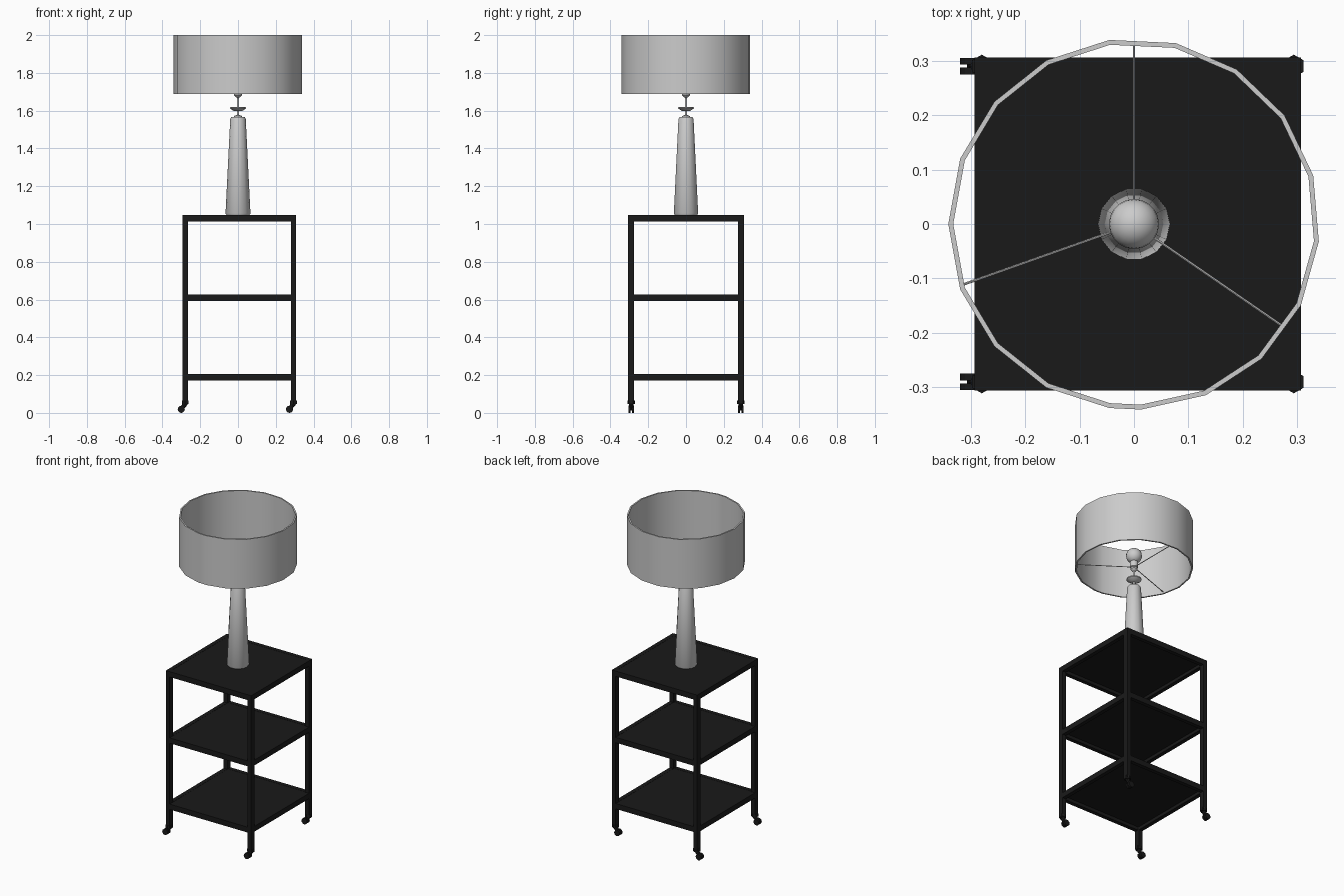
import bpy, bmesh, math
from mathutils import Vector

if "Cube" in bpy.data.objects:
    bpy.data.objects.remove(bpy.data.objects["Cube"])

black = bpy.data.materials.new("black_metal")
black.diffuse_color = (0.01, 0.01, 0.01, 1)
black.use_nodes = True
black.node_tree.nodes["Principled BSDF"].inputs["Base Color"].default_value = black.diffuse_color


def finish(name, bm, mat=None, smooth=False):
    bmesh.ops.recalc_face_normals(bm, faces=bm.faces[:])
    me = bpy.data.meshes.new(name)
    bm.to_mesh(me)
    bm.free()
    ob = bpy.data.objects.new(name, me)
    bpy.context.collection.objects.link(ob)
    if mat:
        me.materials.append(mat)
    if smooth:
        bpy.ops.object.select_all(action='DESELECT')
        ob.select_set(True)
        bpy.context.view_layer.objects.active = ob
        bpy.ops.object.shade_smooth_by_angle(angle=math.radians(35))
    return ob


def add_box(bm, x0, x1, y0, y1, z0, z1):
    vs = bmesh.ops.create_cube(bm, size=1)["verts"]
    for v in vs:
        v.co = Vector((x1 if v.co.x > 0 else x0, y1 if v.co.y > 0 else y0, z1 if v.co.z > 0 else z0))


def add_rod(bm, a, b, r, sides=8, r2=None):
    a, b = Vector(a), Vector(b)
    vs = bmesh.ops.create_cone(bm, cap_ends=True, segments=sides, radius1=r,
                               radius2=r if r2 is None else r2, depth=(b - a).length)["verts"]
    rot = Vector((0, 0, 1)).rotation_difference(b - a)
    for v in vs:
        v.co = rot @ v.co + (a + b) / 2


def lathe(name, profile, angles, closed=False):
    """Revolve (r, z) points through the given angles; open profiles get caps."""
    bm = bmesh.new()
    rings = [[bm.verts.new((r * math.cos(a), r * math.sin(a), z)) for r, z in profile] for a in angles]
    n, m = len(angles), len(profile)
    for i in range(n):
        p, q = rings[i], rings[(i + 1) % n]
        for j in range(m if closed else m - 1):
            k = (j + 1) % m
            bm.faces.new((p[j], q[j], q[k], p[k]))
    if not closed:
        bm.faces.new([r[0] for r in rings])
        bm.faces.new([r[-1] for r in rings])
    return finish(name, bm, smooth=True)


def circle(n):
    return [2 * math.pi * i / n for i in range(n)]


# Trolley outline
X0, X1, Y = -0.293, 0.307, 0.306
LX, LY = 0.027, 0.032

# Shelves: rail frame with a thin panel near the top
for name, z in (("bottom_shelf", 0.172), ("middle_shelf", 0.593), ("top_shelf", 1.014)):
    bm = bmesh.new()
    t = z + 0.034
    for y0, y1 in ((-Y, -Y + 0.025), (Y - 0.025, Y)):
        add_box(bm, X0, X1, y0, y1, z, t)
    for x0, x1 in ((X0, X0 + 0.025), (X1 - 0.025, X1)):
        add_box(bm, x0, x1, -Y + 0.025, Y - 0.025, z, t)
    add_box(bm, X0 + 0.02, X1 - 0.02, -Y + 0.02, Y - 0.02, t - 0.014, t - 0.001)
    finish(name, bm, black)

# Legs and trailing casters
for side, x in (("left", X0 + LX / 2), ("right", X1 - LX / 2)):
    for end, y in (("front", -Y + LY / 2), ("back", Y - LY / 2)):
        bm = bmesh.new()
        add_box(bm, x - LX / 2, x + LX / 2, y - LY / 2, y + LY / 2, 0.055, 1.046)
        finish(f"{end}_{side}_leg", bm, black)
        bm = bmesh.new()
        add_rod(bm, (x, y, 0.048), (x, y, 0.066), 0.021, 6)
        add_rod(bm, (x + 0.002, y, 0.052), (x - 0.016, y, 0.026), 0.014, 8, 0.010)
        finish(f"{end}_{side}_caster_fork", bm, black)
        bm = bmesh.new()
        for s in (-1, 1):
            add_rod(bm, (x - 0.021, y + s * 0.003, 0.019), (x - 0.021, y + s * 0.015, 0.019), 0.019, 12)
        add_rod(bm, (x - 0.021, y - 0.012, 0.019), (x - 0.021, y + 0.012, 0.019), 0.006, 8)
        finish(f"{end}_{side}_caster_wheels", bm, black)

# Lamp body, tapered with bevelled rims
lathe("lamp_body", [(0.060, 1.046), (0.066, 1.056), (0.041, 1.556), (0.036, 1.566)], circle(14))

# Neck rod with cap, drip dish and collar
lathe("lamp_neck", [(0.022, 1.564), (0.020, 1.572), (0.006, 1.578), (0.006, 1.597), (0.022, 1.598),
                    (0.043, 1.612), (0.043, 1.618), (0.006, 1.619), (0.006, 1.668),
                    (0.012, 1.672), (0.021, 1.682), (0.021, 1.690), (0.010, 1.693)], circle(14))

# Bulb socket
lathe("bulb_socket", [(0.014, 1.690), (0.024, 1.696), (0.024, 1.715), (0.020, 1.745), (0.014, 1.750)], circle(14))

# Bulb
bm = bmesh.new()
bmesh.ops.create_uvsphere(bm, u_segments=20, v_segments=12, radius=0.046)
bmesh.ops.translate(bm, verts=bm.verts[:], vec=(0, 0, 1.772))
finish("bulb", bm, smooth=True)

# Drum shade: even facets with one narrow facet at the seam
seam = [math.radians(272.2 + 20.6 * k) for k in range(18)]
lathe("lamp_shade", [(0.341, 1.687), (0.341, 2.0), (0.332, 2.0), (0.332, 1.687)], seam, closed=True)

# Spokes holding the shade
bm = bmesh.new()
for deg in (90, 199.5, 325.5):
    c, s = math.cos(math.radians(deg)), math.sin(math.radians(deg))
    add_rod(bm, (0.015 * c, 0.015 * s, 1.697), (0.334 * c, 0.334 * s, 1.697), 0.0025, 6)
finish("shade_spokes", bm)
